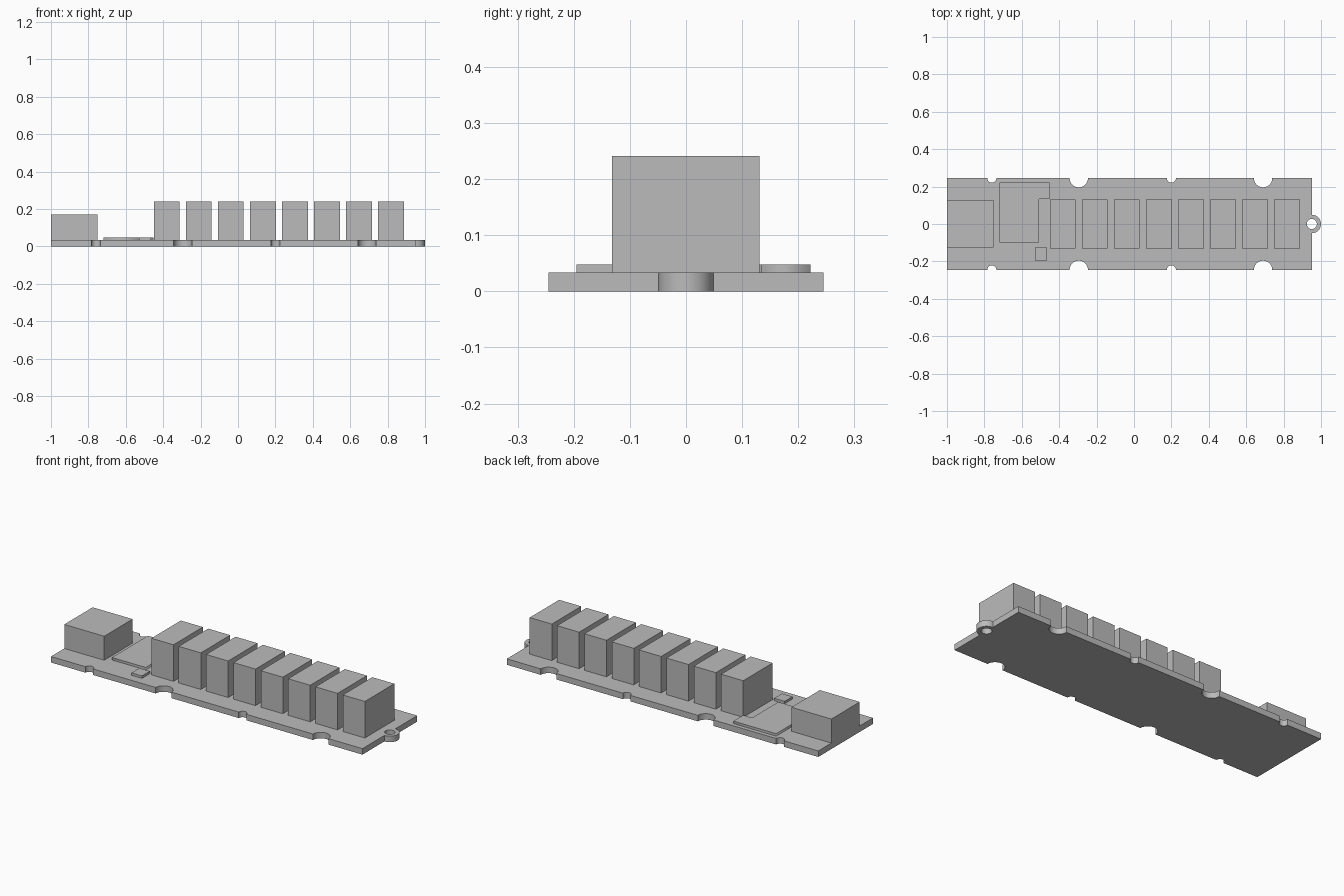
import bpy
import bmesh
from math import cos, sin, pi

cube = bpy.data.objects.get("Cube")
if cube:
    bpy.data.objects.remove(cube)

grey = bpy.data.materials.new("plain grey")
grey.use_nodes = True
GREY = (0.5, 0.5, 0.5, 1)
grey.diffuse_color = GREY
grey.node_tree.nodes["Principled BSDF"].inputs["Base Color"].default_value = GREY

BOARD_TOP = 0.034
CHIP_TOP = 0.048


def arc(cx, cy, r, start, end, steps=20):
    """Points on an arc, angles in half turns."""
    angles = [pi * (start + (end - start) * i / steps) for i in range(steps + 1)]
    return [(cx + r * cos(a), cy + r * sin(a)) for a in angles]


def plate(name, loops, bottom, top):
    """Solid plate from an outline and optional hole loops."""
    curve = bpy.data.curves.new(name, "CURVE")
    curve.dimensions = "2D"
    curve.fill_mode = "BOTH"
    curve.extrude = (top - bottom) / 2
    for loop in loops:
        spline = curve.splines.new("POLY")
        spline.points.add(len(loop) - 1)
        for point, (x, y) in zip(spline.points, loop):
            point.co = (x, y, 0, 1)
        spline.use_cyclic_u = True
    temp = bpy.data.objects.new(name + " outline", curve)
    bpy.context.collection.objects.link(temp)
    bpy.context.view_layer.update()
    mesh = bpy.data.meshes.new_from_object(
        temp.evaluated_get(bpy.context.evaluated_depsgraph_get()))
    bpy.data.objects.remove(temp)
    bpy.data.curves.remove(curve)

    bm = bmesh.new()
    bm.from_mesh(mesh)
    bmesh.ops.translate(bm, verts=bm.verts, vec=(0, 0, (top + bottom) / 2))
    bmesh.ops.remove_doubles(bm, verts=bm.verts, dist=1e-5)
    bmesh.ops.recalc_face_normals(bm, faces=bm.faces)
    bm.to_mesh(mesh)
    bm.free()
    mesh.name = name
    mesh.materials.clear()
    mesh.materials.append(grey)
    obj = bpy.data.objects.new(name, mesh)
    bpy.context.collection.objects.link(obj)
    return obj


def block(name, x0, x1, y0, y1, top):
    """Box standing on the board."""
    bm = bmesh.new()
    bmesh.ops.create_cube(bm, size=1)
    for v in bm.verts:
        v.co = (x1 if v.co.x > 0 else x0,
                y1 if v.co.y > 0 else y0,
                top if v.co.z > 0 else BOARD_TOP)
    mesh = bpy.data.meshes.new(name)
    bm.to_mesh(mesh)
    bm.free()
    mesh.materials.append(grey)
    obj = bpy.data.objects.new(name, mesh)
    bpy.context.collection.objects.link(obj)
    return obj


# Board: notched long edges, rounded mounting tab with a hole
LEFT, RIGHT, HALF = -1.0, 0.951, 0.245
notches = [(-0.76, 0.024), (-0.295, 0.049), (0.2, 0.024), (0.69, 0.049)]
front_edge = [(LEFT, -HALF)]
for x, r in notches:
    front_edge += arc(x, -HALF, r, 1, 0)
front_edge.append((RIGHT, -HALF))
back_edge = [(x, -y) for x, y in reversed(front_edge)]
tab = arc(RIGHT, 0, 0.049, -0.5, 0.5)
hole = arc(RIGHT, 0, 0.027, 0, 2, 32)[:-1]
board = plate("board", [front_edge + tab + back_edge, hole], 0, BOARD_TOP)
bpy.context.view_layer.objects.active = board
board.select_set(True)
bpy.ops.object.shade_smooth_by_angle()

# Row of eight terminal blocks
for i in range(8):
    x = -0.45 + i * 0.1713
    block(f"terminal_block_{i + 1}", x, x + 0.138, -0.132, 0.131, 0.241)

# Connector at the far end
block("end_connector", -1, -0.75, -0.126, 0.128, 0.17)

# L-shaped thin module and small chip
plate("thin_module", [[(-0.72, -0.1), (-0.508, -0.1), (-0.508, 0.134),
                       (-0.452, 0.134), (-0.452, 0.222), (-0.72, 0.222)]],
      BOARD_TOP, CHIP_TOP)
block("small_chip", -0.53, -0.465, -0.195, -0.125, CHIP_TOP)
